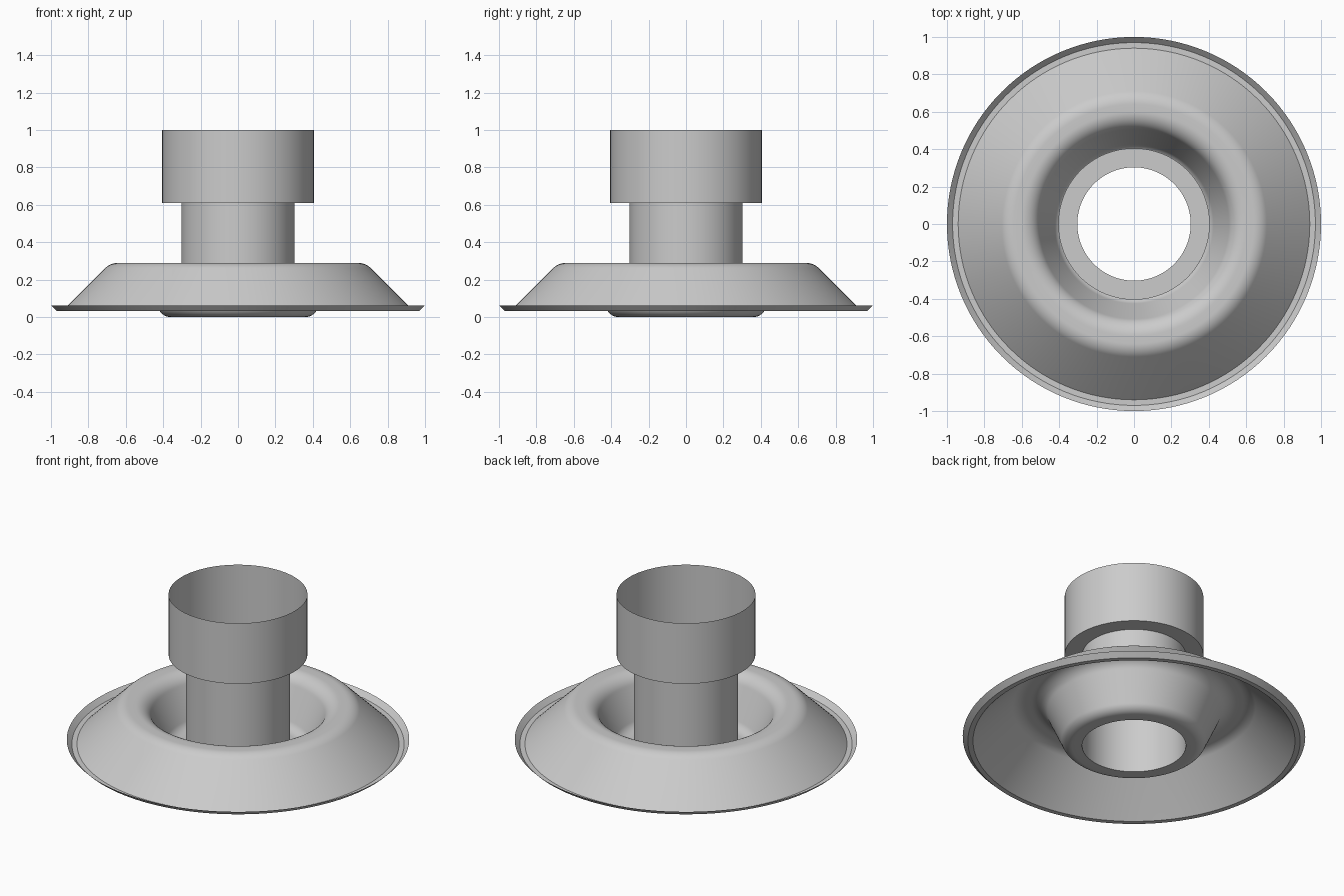
import bpy, bmesh
from math import cos, sin, radians, tau

cube = bpy.data.objects.get("Cube")
if cube:
    bpy.data.objects.remove(cube, do_unlink=True)

SEGMENTS = 128

grey = bpy.data.materials.new("plain grey")
grey.use_nodes = True
colour = (0.6, 0.6, 0.6, 1)
grey.diffuse_color = colour
grey.node_tree.nodes["Principled BSDF"].inputs["Base Color"].default_value = colour


def arc(r, z, radius, start, end, steps=12):
    """Points of a fillet in the (radius, height) plane."""
    angles = [radians(start + (end - start) * i / steps) for i in range(steps + 1)]
    return [(r + radius * cos(a), z + radius * sin(a)) for a in angles]


def lathe(name, profile):
    """Turn an open profile, listed from top to bottom then outward, into a thin sheet."""
    bm = bmesh.new()
    rings = []
    for r, z in profile:
        rings.append([bm.verts.new((r * cos(tau * i / SEGMENTS), r * sin(tau * i / SEGMENTS), z))
                      for i in range(SEGMENTS)])
    for upper, lower in zip(rings, rings[1:]):
        for i in range(SEGMENTS):
            j = (i + 1) % SEGMENTS
            bm.faces.new((upper[i], lower[i], lower[j], upper[j]))
    mesh = bpy.data.meshes.new(name)
    bm.to_mesh(mesh)
    bm.free()
    mesh.materials.append(grey)
    obj = bpy.data.objects.new(name, mesh)
    bpy.context.collection.objects.link(obj)
    bpy.ops.object.select_all(action="DESELECT")
    obj.select_set(True)
    bpy.context.view_layer.objects.active = obj
    bpy.ops.object.shade_smooth_by_angle(angle=radians(25))


# Wide collar with its flat ledge, then the narrow tube
lathe("collar", [(0.405, 1.0), (0.405, 0.61), (0.303, 0.61)])
lathe("tube", [(0.303, 0.61), (0.303, 0.0)])

# Rolled bellows: flat base ring, steep inner wall, rounded crest, conical skirt
lathe("bellows_skirt", [(0.303, 0.0)]
      + arc(0.36, 0.07, 0.07, -90, -20)
      + arc(0.60, 0.19, 0.10, 160, 90)
      + arc(0.64, 0.19, 0.10, 90, 45)
      + [(0.94, 0.033)])

# Flat rim with an upturned lip
lathe("rim_lip", [(0.94, 0.033), (0.97, 0.033), (1.0, 0.063)])
